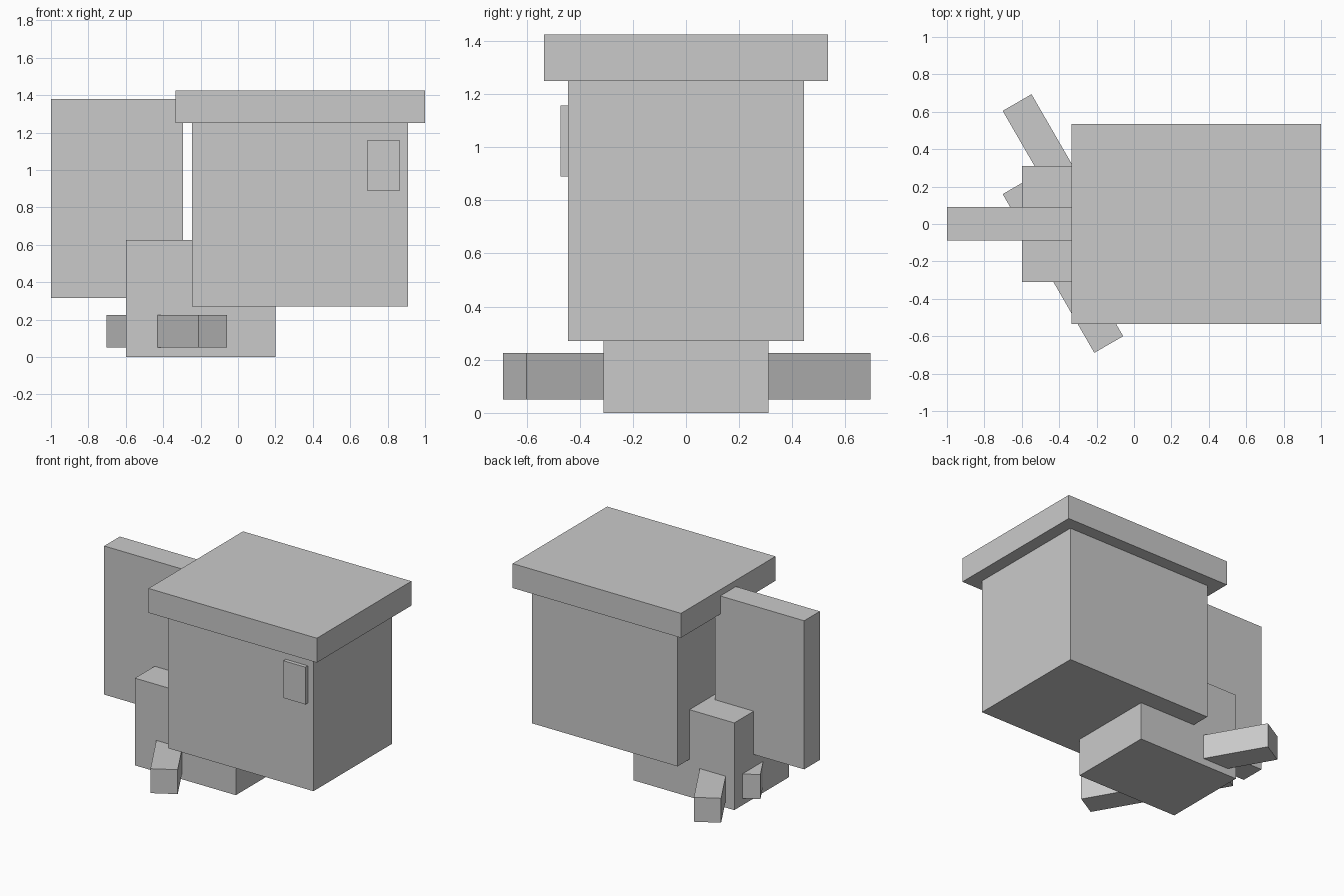
import bpy
import math

cube = bpy.data.objects.get("Cube")
if cube:
    bpy.data.objects.remove(cube, do_unlink=True)

# Single plain grey material
GREY = (0.59, 0.59, 0.59, 1.0)
grey = bpy.data.materials.new("light_grey")
grey.use_nodes = True
grey.diffuse_color = GREY
bsdf = next(n for n in grey.node_tree.nodes if n.type == 'BSDF_PRINCIPLED')
bsdf.inputs["Base Color"].default_value = GREY


def box(name, centre, size, turn=0.0):
    """Flat-shaded box with real dimensions, turned about z by degrees."""
    bpy.ops.mesh.primitive_cube_add(size=1, location=centre)
    ob = bpy.context.object
    ob.name = name
    for v in ob.data.vertices:
        v.co = [c * s for c, s in zip(v.co, size)]
    ob.rotation_euler.z = math.radians(turn)
    ob.data.materials.append(grey)
    return ob


def span(name, x, y, z):
    """Box given by its limits along each axis."""
    limits = (x, y, z)
    return box(name, [(a + b) / 2 for a, b in limits], [b - a for a, b in limits])


# Large block with an overhanging lid
span("main_body", (-0.245, 0.91), (-0.445, 0.445), (0.27, 1.25))
span("lid", (-0.335, 1.0), (-0.535, 0.535), (1.25, 1.425))

# Small raised plate on the front
span("front_plate", (0.69, 0.865), (-0.472, -0.44), (0.89, 1.157))

# Supporting base and upright rear panel
span("base", (-0.6, 0.2), (-0.31, 0.31), (0.0, 0.625))
span("side_panel", (-1.0, -0.293), (-0.087, 0.09), (0.315, 1.38))

# Two parallel slanted bars passing through the base
for name, y in (("front_bar", -0.22), ("back_bar", 0.225)):
    box(name, (-0.38, y, 0.137), (0.178, 0.98, 0.175), turn=30)
